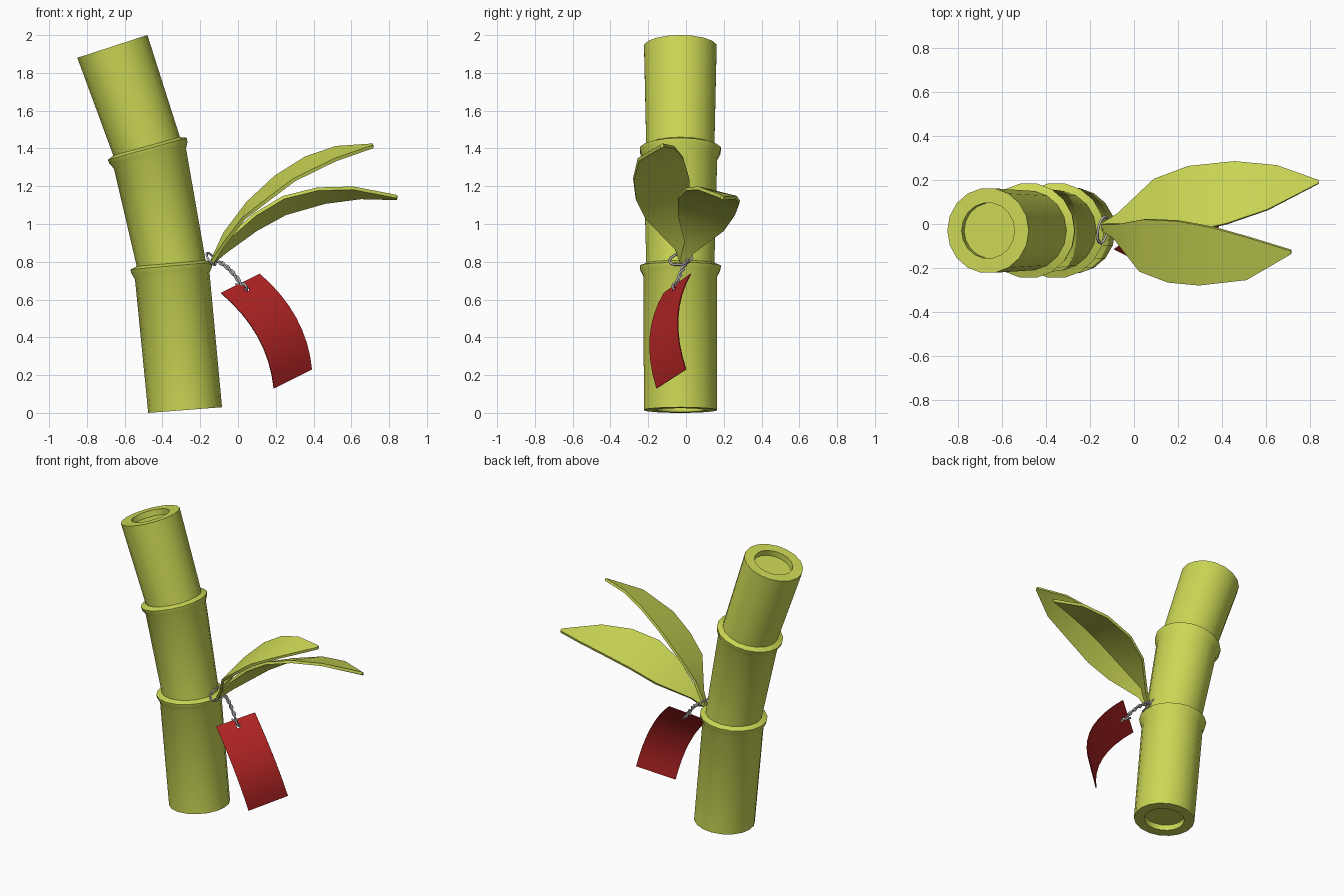
import bpy, bmesh, math
from mathutils import Vector

if "Cube" in bpy.data.objects:
    bpy.data.objects.remove(bpy.data.objects["Cube"])


def material(name, rgb):
    m = bpy.data.materials.new(name)
    m.diffuse_color = (*rgb, 1)
    m.use_nodes = True
    m.node_tree.nodes["Principled BSDF"].inputs["Base Color"].default_value = m.diffuse_color
    return m


GREEN = material("bamboo_green", (0.60, 0.68, 0.09))
RED = material("tag_red", (0.43, 0.017, 0.017))
GREY = material("wire_grey", (0.48, 0.48, 0.50))


def make(name, verts, faces, mat, angle=35, thickness=0):
    me = bpy.data.meshes.new(name)
    me.from_pydata([tuple(v) for v in verts], [], faces)
    bm = bmesh.new()
    bm.from_mesh(me)
    bmesh.ops.recalc_face_normals(bm, faces=bm.faces)
    bm.to_mesh(me)
    bm.free()
    me.materials.append(mat)
    ob = bpy.data.objects.new(name, me)
    bpy.context.collection.objects.link(ob)
    bpy.ops.object.select_all(action='DESELECT')
    bpy.context.view_layer.objects.active = ob
    ob.select_set(True)
    if thickness:
        mod = ob.modifiers.new("thickness", 'SOLIDIFY')
        mod.thickness = thickness
        mod.offset = 0
        bpy.ops.object.modifier_apply(modifier=mod.name)
    bpy.ops.object.shade_smooth_by_angle(angle=math.radians(angle))
    return ob


# Bamboo stalk: rings lofted along a bent axis, with recessed ends
SIDES = 18
NODE = [(-0.045, 0.198), (-0.015, 0.214), (0.008, 0.218), (0.022, 0.183)]
STATIONS = [  # centre x, centre z, tilt in degrees, (offset along axis, radius)
    (-0.28, 0.015, 4.4, [(0.04, 0.0), (0.04, 0.13), (0, 0.13), (0, 0.196)]),
    (-0.352, 0.77, 5.0, NODE),
    (-0.478, 1.39, 15.5, NODE),
    (-0.665, 1.94, 18.0, [(0, 0.195), (0, 0.127), (-0.04, 0.127), (-0.04, 0.0)]),
]
verts, faces = [], []
for cx, cz, tilt, profile in STATIONS:
    a = math.radians(tilt)
    axis = Vector((-math.sin(a), 0, math.cos(a)))
    side = Vector((math.cos(a), 0, math.sin(a)))
    for off, r in profile:
        r = max(r, 0.001)
        for i in range(SIDES):
            t = math.tau * i / SIDES
            verts.append(Vector((cx, -0.03, cz)) + axis * off
                         + side * r * math.cos(t) + Vector((0, r * math.sin(t), 0)))
rings = len(verts) // SIDES
for k in range(rings - 1):
    for i in range(SIDES):
        j = (i + 1) % SIDES
        faces.append((k * SIDES + i, k * SIDES + j, (k + 1) * SIDES + j, (k + 1) * SIDES + i))
faces += [tuple(range(SIDES)), tuple(range((rings - 1) * SIDES, rings * SIDES))]
make("bamboo_stalk", verts, faces, GREEN, 32)


# Leaves: strips between a front and a back edge
def leaf(name, front, back):
    vs = [p for pair in zip(front, back) for p in pair]
    fs = [(2 * i, 2 * i + 1, 2 * i + 3, 2 * i + 2) for i in range(len(front) - 1)]
    make(name, vs, fs, GREEN, 40, 0.018)


leaf("back_leaf",
     [(-0.14, -0.03, 0.80), (-0.07, -0.005, 0.91), (0.09, -0.04, 1.05), (0.24, -0.04, 1.14),
      (0.42, 0.0, 1.185), (0.61, 0.065, 1.19), (0.842, 0.185, 1.145)],
     [(-0.14, 0.0, 0.79), (-0.07, 0.045, 0.85), (0.095, 0.203, 0.97), (0.25, 0.262, 1.055),
      (0.46, 0.284, 1.115), (0.65, 0.266, 1.14), (0.843, 0.197, 1.135)])
leaf("front_leaf",
     [(-0.14, -0.03, 0.79), (-0.09, -0.06, 0.87), (0.03, -0.215, 1.03), (0.16, -0.265, 1.13),
      (0.30, -0.278, 1.235), (0.515, -0.253, 1.34), (0.716, -0.135, 1.41)],
     [(-0.14, 0.0, 0.80), (-0.07, 0.0, 0.95), (0.05, 0.022, 1.11), (0.20, 0.015, 1.25),
      (0.36, -0.015, 1.35), (0.52, -0.06, 1.405), (0.716, -0.12, 1.418)])

# Curved tag
TL, TR = Vector((-0.09, -0.115, 0.635)), Vector((0.115, 0.025, 0.735))
BL, BR = Vector((0.19, -0.155, 0.13)), Vector((0.39, 0.0, 0.23))
BULGE = Vector((0.055, -0.055, 0.02))


def tag_point(u, v):
    return TL.lerp(TR, u).lerp(BL.lerp(BR, u), v) + BULGE * 4 * v * (1 - v)


N = 8
tag = make("hanging_tag", [tag_point(u, i / N) for i in range(N + 1) for u in (0, 1)],
           [(2 * i, 2 * i + 1, 2 * i + 3, 2 * i + 2) for i in range(N)], RED, 40, 0.006)

# Punched hole in the tag
hole = tag_point(0.5, 0.07)
down = (tag_point(0.5, 0.12) - tag_point(0.5, 0)).normalized()
normal = (TR - TL).cross(down).normalized()
bpy.ops.mesh.primitive_cylinder_add(vertices=12, radius=0.014, depth=0.06, location=hole,
                                    rotation=normal.to_track_quat('Z', 'Y').to_euler())
cutter = bpy.context.object
cutter.name = "hole_cutter"
bpy.context.view_layer.objects.active = tag
mod = tag.modifiers.new("hole", 'BOOLEAN')
mod.operation = 'DIFFERENCE'
mod.solver = 'EXACT'
mod.object = cutter
bpy.ops.object.modifier_apply(modifier=mod.name)
bpy.data.objects.remove(cutter)


# Wire: loop round the leaf stems, twisted pair, loop through the tag hole
def wire(name, points, closed=False):
    cu = bpy.data.curves.new(name, 'CURVE')
    cu.dimensions = '3D'
    cu.bevel_depth = 0.006
    cu.bevel_resolution = 1
    cu.use_fill_caps = True
    sp = cu.splines.new('POLY')
    sp.points.add(len(points) - 1)
    for p, q in zip(sp.points, points):
        p.co = (*q, 1)
    sp.use_cyclic_u = closed
    cu.materials.append(GREY)
    bpy.context.collection.objects.link(bpy.data.objects.new(name, cu))


def loop(name, c, u, v, n=20):
    wire(name, [c + u * math.cos(math.tau * i / n) + v * math.sin(math.tau * i / n)
                for i in range(n)], True)


loop("stem_wire_loop", Vector((-0.142, -0.027, 0.815)),
     Vector((0.01, 0.06, 0.01)), Vector((-0.022, 0, 0.03)))
loop("tag_wire_loop", hole - down * 0.022, down * 0.024, normal * 0.018)
start, end = Vector((-0.12, 0.015, 0.81)), hole - down * 0.035
d = (end - start).normalized()
e1 = d.orthogonal().normalized()
e2 = d.cross(e1)
for k in range(2):
    pts = []
    for i in range(33):
        t = i / 32
        a = math.pi * k + 2.5 * math.tau * t
        pts.append(start.lerp(end, t) + Vector((0, 0, 0.02 * math.sin(math.pi * t)))
                   + (e1 * math.cos(a) + e2 * math.sin(a)) * 0.007)
    wire("twisted_wire_%d" % (k + 1), pts)
# Loose wire end by the tag
wire("wire_end", [end + Vector((-0.035, 0, 0.005)), end, hole + normal * 0.02 + Vector((0.012, 0, -0.004))])
